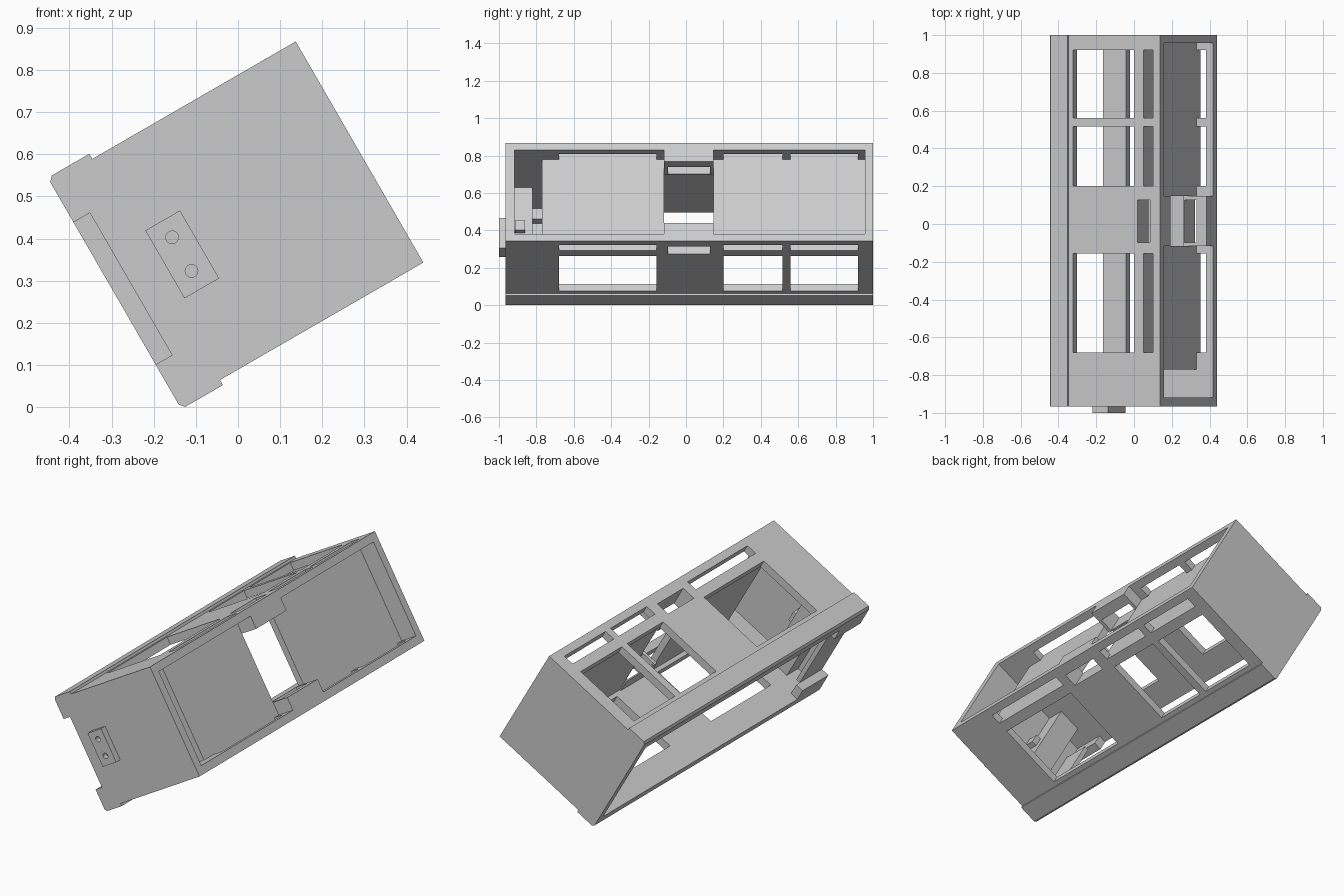
import bpy, bmesh, math
from mathutils import Matrix, Vector

cube = bpy.data.objects.get("Cube")
if cube:
    bpy.data.objects.remove(cube, do_unlink=True)

# The case is built upright in (u, y, v), then tilted about its long axis
TILT = Matrix.Rotation(math.radians(-30), 4, 'Y')

grey = bpy.data.materials.new("plain grey")
grey.use_nodes = True
COL = (0.6, 0.6, 0.6, 1)
grey.diffuse_color = COL
grey.node_tree.nodes["Principled BSDF"].inputs["Base Color"].default_value = COL


def finish(name, bm):
    bmesh.ops.transform(bm, matrix=TILT, verts=bm.verts)
    bmesh.ops.recalc_face_normals(bm, faces=bm.faces)
    mesh = bpy.data.meshes.new(name)
    bm.to_mesh(mesh)
    bm.free()
    mesh.materials.append(grey)
    obj = bpy.data.objects.new(name, mesh)
    bpy.context.collection.objects.link(obj)
    return obj


def add_prism(bm, profile, y0, y1):
    """Extrude a (u, v) outline along the long axis."""
    face = bm.faces.new([bm.verts.new((u, y0, v)) for u, v in profile])
    geom = bmesh.ops.extrude_face_region(bm, geom=[face])["geom"]
    moved = [g for g in geom if isinstance(g, bmesh.types.BMVert)]
    bmesh.ops.translate(bm, verts=moved, vec=Vector((0, y1 - y0, 0)))


def rect(u0, u1, v0, v1):
    return [(u0, v0), (u1, v0), (u1, v1), (u0, v1)]


def prism(name, profile, y0, y1):
    bm = bmesh.new()
    add_prism(bm, profile, y0, y1)
    return finish(name, bm)


def cut(obj, cutter):
    mod = obj.modifiers.new("cut", 'BOOLEAN')
    mod.operation = 'DIFFERENCE'
    mod.solver = 'EXACT'
    mod.object = cutter
    cutter.hide_render = True
    cutter.hide_viewport = True
    cutter.display_type = 'WIRE'


MID = 0.38                      # mirror plane between the two long walls
U0, U1 = -0.119, 0.5526         # open edge and panel edge
LOW, HIGH = 0.077, 0.683        # outer faces of the long walls
IN_LOW, IN_HIGH = 0.12, 0.64    # inner faces
FRONT, BACK = -0.965, 1.0


def mirrored(profile):
    return [(u, 2 * MID - v) for u, v in profile]


# Windows, panel slots and the handle slot, through both long walls
bm = bmesh.new()
for y0, y1 in ((-0.68, -0.157), (0.2, 0.515), (0.56, 0.92)):
    add_prism(bm, rect(0.02, 0.394, -0.1, 0.9), y0, y1)
    add_prism(bm, rect(0.452, 0.51, -0.1, 0.9), y0, y1)
add_prism(bm, rect(0.417, 0.4925, -0.1, 0.9), -0.097, 0.128)
window_cutter = finish("window_cutter", bm)

# Long walls with a raised, chamfered lip on the open edge
wall = [(U0, IN_LOW), (U0, LOW - 0.002), (U0 + 0.011, 0.063),
        (-0.005, 0.063), (-0.005, LOW), (U1, LOW), (U1, IN_LOW)]
# Cross bars sit between the panels, flush with the rim
bar = rect(0.41, U1, IN_LOW - 0.01, 0.19)
corner = rect(U0, -0.074, IN_LOW, 0.185)
for side, shape in (("lower", lambda p: p), ("upper", mirrored)):
    cut(prism(side + "_wall", shape(wall), FRONT, BACK), window_cutter)
    cut(prism(side + "_cross_bar", shape(bar), -0.117, 0.148), window_cutter)
    prism(side + "_corner_block", shape(corner), FRONT, -0.74)

# End plates; the front one is notched on the open edge
prism("back_plate", rect(U0, U1, LOW, HIGH), 0.957, BACK)
notched = [(U0, LOW), (U1, LOW), (U1, HIGH), (U0, HIGH),
           (U0, 0.575), (-0.074, 0.575), (-0.074, 0.185), (U0, 0.185)]
prism("front_plate", notched, FRONT, -0.918)

# Recessed panels
for name, y0, y1 in (("front_panel", -0.77, -0.117), ("back_panel", 0.148, 0.957)):
    prism(name, rect(0.417, 0.452, IN_LOW, IN_HIGH), y0, y1)

# Inner post and bracket behind the front plate
prism("inner_post", rect(0.02, 0.15, IN_LOW, IN_HIGH), -0.918, -0.82)
prism("inner_bracket", rect(-0.074, -0.05, 0.185, 0.535), -0.918, -0.77)
prism("inner_box", rect(0.15, 0.18, 0.36, 0.42), -0.915, -0.86)

# Connector block with two round holes
block = prism("connector_block", rect(0.019, 0.114, 0.287, 0.473), -1.0, -0.95)
bm = bmesh.new()
for v in (0.335, 0.427):
    bmesh.ops.create_cone(
        bm, cap_ends=True, segments=24, radius1=0.015, radius2=0.015, depth=0.06,
        matrix=Matrix.Translation((0.066, -1.0, v)) @ Matrix.Rotation(math.pi / 2, 4, 'X'))
cut(block, finish("connector_hole_cutter", bm))
